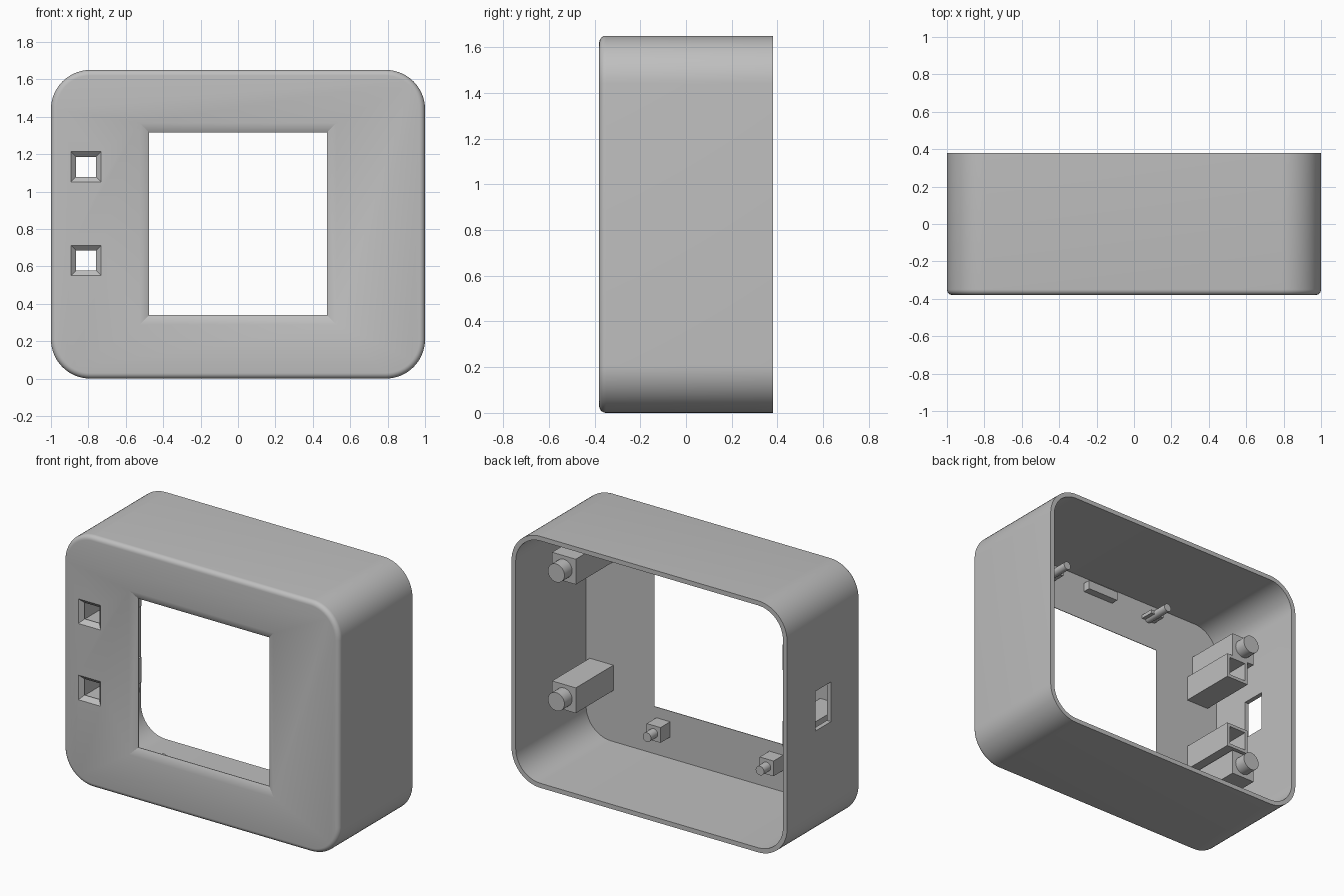
import bpy, bmesh, math
from mathutils import Matrix

cube = bpy.data.objects.get("Cube")
if cube:
    bpy.data.objects.remove(cube, do_unlink=True)

grey = bpy.data.materials.new("light grey plastic")
grey.use_nodes = True
COLOUR = (0.52, 0.52, 0.52, 1)
grey.diffuse_color = COLOUR
grey.node_tree.nodes["Principled BSDF"].inputs["Base Color"].default_value = COLOUR

FRONT, BACK, WALL = -0.38, 0.38, 0.03
INNER = FRONT + WALL
HEIGHT, RADIUS = 1.65, 0.21
MID = 0.87          # height about which the inner fittings mirror


def make(name, bm):
    bmesh.ops.recalc_face_normals(bm, faces=bm.faces)
    mesh = bpy.data.meshes.new(name)
    bm.to_mesh(mesh)
    bm.free()
    mesh.materials.append(grey)
    ob = bpy.data.objects.new(name, mesh)
    bpy.context.collection.objects.link(ob)
    return ob


def loft(name, rings, closed=False):
    """Skin a row of rings; cap the ends or join last to first."""
    bm = bmesh.new()
    rows = [[bm.verts.new(p) for p in ring] for ring in rings]
    pairs = list(zip(rows, rows[1:]))
    if closed:
        pairs.append((rows[-1], rows[0]))
    else:
        bm.faces.new(rows[0])
        bm.faces.new(rows[-1])
    for a, b in pairs:
        for i in range(len(a)):
            j = (i + 1) % len(a)
            bm.faces.new((a[i], a[j], b[j], b[i]))
    return make(name, bm)


def rounded(y, inset, steps=14):
    """Outline of the case at depth y, moved inwards by inset."""
    r = RADIUS - inset
    cx, cz = 1 - RADIUS, HEIGHT / 2 - RADIUS
    pts = []
    for q, (sx, sz) in enumerate([(1, 1), (-1, 1), (-1, -1), (1, -1)]):
        for k in range(steps + 1):
            a = math.pi / 2 * (q + k / steps)
            pts.append((sx * cx + r * math.cos(a), y,
                        HEIGHT / 2 + sz * cz + r * math.sin(a)))
    return pts


def rect(y, x, z, hx, hz):
    return [(x + sx * hx, y, z + sz * hz)
            for sx, sz in [(1, 1), (-1, 1), (-1, -1), (1, -1)]]


def box(name, x, z, hx, hz, y0, y1):
    return loft(name, [rect(y0, x, z, hx, hz), rect(y1, x, z, hx, hz)])


def peg(name, x, z, r, y0, y1):
    bm = bmesh.new()
    turn = Matrix.Translation((x, (y0 + y1) / 2, z)) @ Matrix.Rotation(math.pi / 2, 4, 'X')
    bmesh.ops.create_cone(bm, cap_ends=True, segments=28, radius1=r, radius2=r,
                          depth=y1 - y0, matrix=turn)
    return smooth(make(name, bm))


def smooth(ob):
    bpy.ops.object.select_all(action='DESELECT')
    ob.select_set(True)
    bpy.context.view_layer.objects.active = ob
    bpy.ops.object.shade_smooth_by_angle(angle=math.radians(30))
    return ob


def cut(target, cutter):
    mod = target.modifiers.new("cut", 'BOOLEAN')
    mod.operation, mod.solver, mod.object = 'DIFFERENCE', 'EXACT', cutter
    bpy.context.view_layer.objects.active = target
    bpy.ops.object.modifier_apply(modifier=mod.name)
    bpy.data.objects.remove(cutter, do_unlink=True)


def bevelled_cutter(x, z, hx, hz, slope):
    """Opening that narrows through the front wall."""
    return loft("cutter", [rect(FRONT - WALL, x, z, hx + slope, hz + slope),
                           rect(INNER - 0.004, x, z, hx - slope, hz - slope),
                           rect(INNER + 0.1, x, z, hx - slope, hz - slope)])


# Open-backed case with a rounded front rim
rings = []
for k in range(7):
    a = math.pi / 2 * k / 6
    rings.append(rounded(FRONT + WALL * (1 - math.sin(a)), WALL * (1 - math.cos(a))))
rings.reverse()
rings = rings[::-1] if rings[0][0][1] > rings[-1][0][1] else rings
rings += [rounded(BACK, 0), rounded(BACK, WALL), rounded(INNER, WALL)]
case = loft("case", rings)

# Screen window, two light openings and the side socket slot
cut(case, bevelled_cutter(0, 0.828, 0.53, 0.543, 0.055))
LIGHT_X, LIGHT_Z = -0.812, (0.632, 1.132)
for z in LIGHT_Z:
    cut(case, bevelled_cutter(LIGHT_X, z, 0.083, 0.083, 0.03))
cut(case, box("cutter", -1, MID, 0.1, 0.13, -0.075, 0.085))
smooth(case)

# Square light tubes behind the two openings
for name, z in zip(("lower", "upper"), LIGHT_Z):
    y0, y1, out, bore = INNER - 0.003, 0.04, 0.083, 0.062
    loft(name + "_light_tube", [rect(y0, LIGHT_X, z, out, out), rect(y1, LIGHT_X, z, out, out),
                                rect(y1, LIGHT_X, z, bore, bore), rect(y0, LIGHT_X, z, bore, bore)],
         closed=True)

# Fittings mirrored left to right
for side, s in (("left", 1), ("right", -1)):
    # Tall board posts with round pegs
    for level, t in (("lower", -1), ("upper", 1)):
        x, z = s * 0.858, MID + t * 0.422
        box(f"{side}_{level}_post", x, z, 0.086, 0.083, INNER - 0.005, 0.04)
        peg(f"{side}_{level}_post_peg", x, z, 0.06, 0.035, 0.12)
    # Short screen posts below the window
    x, z = s * 0.41, MID - 0.65
    box(f"{side}_screen_post", x, z, 0.05, 0.05, INNER - 0.005, -0.25)
    peg(f"{side}_screen_post_peg", x, z, 0.03, -0.255, -0.18)
    # Slim screen pegs above the window
    z = MID + 0.645
    peg(f"{side}_top_peg", x, z, 0.027, INNER - 0.005, -0.16)
    box(f"{side}_top_peg_fin", x, z, 0.05, 0.012, INNER - 0.005, -0.26)

# Ledge above the window
box("top_ledge", 0, 1.55, 0.115, 0.03, INNER - 0.005, -0.30)
